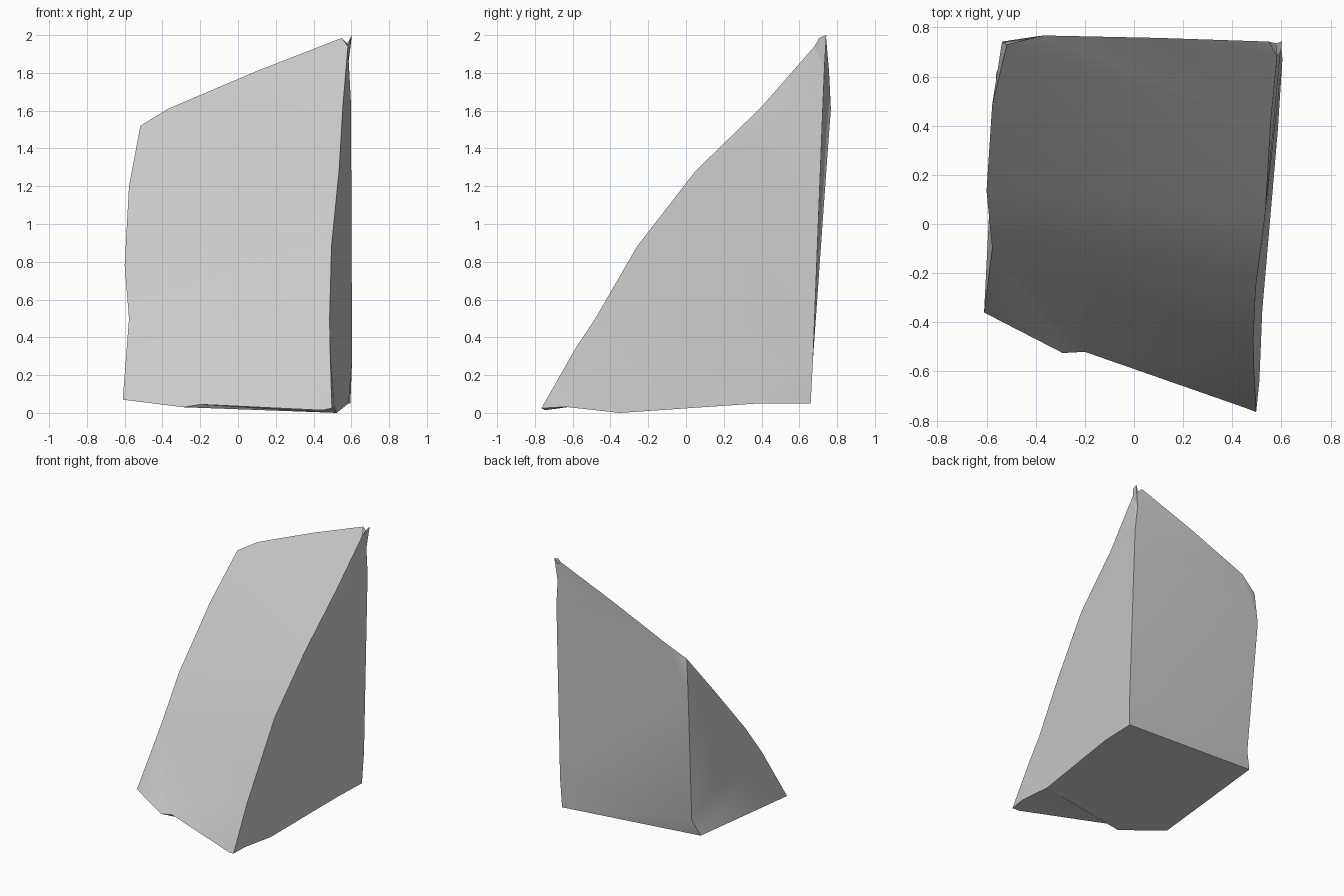
import bpy, bmesh, math

cube = bpy.data.objects.get("Cube")
if cube:
    bpy.data.objects.remove(cube, do_unlink=True)

grey = bpy.data.materials.new("stone_grey")
grey.use_nodes = True
colour = (0.6, 0.6, 0.6, 1)
grey.diffuse_color = colour
grey.node_tree.nodes["Principled BSDF"].inputs["Base Color"].default_value = colour

bm = bmesh.new()


def line(*points):
    """Corner points along one edge of the wedge."""
    return [bm.verts.new(p) for p in points]


def faces(*loops):
    for loop in loops:
        bm.faces.new(loop)


# Edge lines of the wedge, each listed from the ground upward
low = line((-.61, -.36, .07), (-.577, -.1, .5), (-.6, .135, .78),
           (-.577, .485, 1.2), (-.517, .73, 1.52))
tall = line((.497, -.765, .025), (.487, -.58, .35), (.485, -.48, .5),
            (.495, -.26, .88), (.535, .05, 1.28), (.555, .4, 1.62),
            (.582, .68, 1.94))
back_low = line((-.56, .62, .125), (-.51, .658, .245), (-.537, .742, 1.27))
back_tall = line((.595, .66, .05), (.604, .672, .28), (.598, .725, 1.64),
                 (.582, .733, 1.83))
# Ridge, chipped front foot, ground edge and pointed tip
ridge = line((-.37, .767, 1.61), (.1, .757, 1.81), (.55, .742, 1.985))
chip, hollow, heel = line((-.29, -.525, .03), (-.2, -.52, .045), (.45, -.747, .014))
ground = line((.51, -.64, .032), (.522, -.35, 0), (.585, .38, .05))
tip, notch, dip = line((.603, .743, 2.0), (.598, .705, 1.985), (.578, .735, 1.955))

# Sloping front: broken foot, bands, then the panel under the ridge
faces([low[0], chip, low[1]], [chip, hollow, low[1]],
      [heel, tall[0], tall[1]], [hollow, heel, tall[1]],
      [hollow, tall[1], tall[2], low[1]])
for i in range(1, 4):
    faces([low[i], tall[i + 1], tall[i + 2], low[i + 1]])
faces([low[4], tall[5], tall[6], *ridge[::-1]])

# Tall side
faces([tall[0], ground[0], tall[1]],
      [ground[0], ground[1], tall[2], tall[1]],
      [ground[1], ground[2], tall[3], tall[2]],
      [ground[2], back_tall[0], back_tall[1], tall[3]],
      [tall[3], back_tall[1], back_tall[2], tall[4]],
      [tall[4], back_tall[2], tall[5]],
      [tall[5], back_tall[2], back_tall[3], notch, tall[6]])

# Low side
faces([low[0], low[1], back_low[1], back_low[0]],
      [low[1], low[2], back_low[1]],
      [low[2], low[3], back_low[2], back_low[1]],
      [low[3], low[4], back_low[2]])

# Back
for i in range(2):
    faces([back_low[i], back_low[i + 1], back_tall[i + 1], back_tall[i]])
faces([back_low[2], low[4], ridge[0], back_tall[2]],
      [ridge[0], ridge[1], back_tall[3], back_tall[2]],
      [ridge[1], ridge[2], dip, tip, back_tall[3]])

# Underside
faces([heel, tall[0], ground[0]], [hollow, heel, ground[0], ground[1]],
      [chip, hollow, ground[1]],
      [low[0], chip, ground[1], ground[2], back_tall[0], back_low[0]])

# Small spike at the top corner
faces([tall[6], notch, dip], [tall[6], dip, ridge[2]],
      [notch, tip, dip], [notch, back_tall[3], tip])

bmesh.ops.triangulate(bm, faces=bm.faces[:], ngon_method='BEAUTY')
bmesh.ops.recalc_face_normals(bm, faces=bm.faces[:])
mesh = bpy.data.meshes.new("rock_wedge")
bm.to_mesh(mesh)
bm.free()
mesh.materials.append(grey)

rock = bpy.data.objects.new("rock_wedge", mesh)
bpy.context.collection.objects.link(rock)
bpy.ops.object.select_all(action='DESELECT')
rock.select_set(True)
bpy.context.view_layer.objects.active = rock
bpy.ops.object.shade_smooth_by_angle(angle=math.radians(30))
